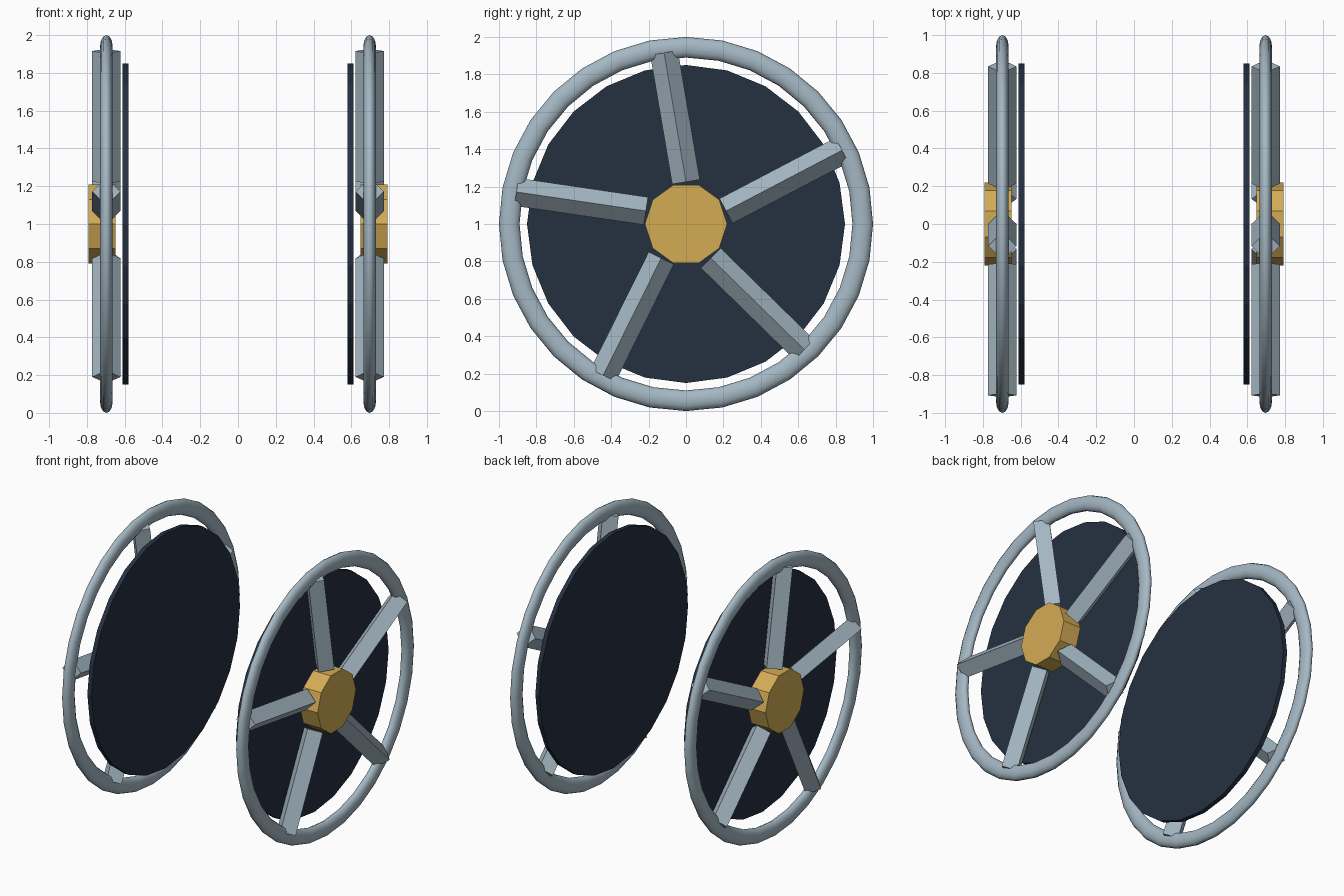
import bpy
import bmesh
from math import cos, sin, pi, radians
from mathutils import Matrix, Vector

cube = bpy.data.objects.get("Cube")
if cube:
    bpy.data.objects.remove(cube, do_unlink=True)

WHEEL_X = 0.697
CENTRE_Z = 1.0


def make_material(name, rgb):
    """Flat material from an 8-bit sRGB colour."""
    linear = [(c / 255 / 12.92) if c < 11 else ((c / 255 + 0.055) / 1.055) ** 2.4 for c in rgb]
    mat = bpy.data.materials.new(name)
    mat.use_nodes = True
    mat.diffuse_color = (*linear, 1)
    mat.node_tree.nodes["Principled BSDF"].inputs["Base Color"].default_value = (*linear, 1)
    return mat


steel = make_material("blue grey metal", (165, 184, 196))
gold = make_material("gold", (211, 171, 84))
navy = make_material("dark navy", (37, 48, 64))


def make_object(name, bm, mat):
    bmesh.ops.recalc_face_normals(bm, faces=bm.faces)
    mesh = bpy.data.meshes.new(name)
    bm.to_mesh(mesh)
    bm.free()
    mesh.materials.append(mat)
    obj = bpy.data.objects.new(name, mesh)
    bpy.context.collection.objects.link(obj)
    return obj


def prism(name, sides, radius, start, end, across, mat):
    """Regular prism from start to end, first corner pointing along 'across'."""
    start, end = Vector(start), Vector(end)
    u = Vector(across).normalized()
    v = (end - start).normalized().cross(u)
    bm = bmesh.new()
    rings = []
    for centre in (start, end):
        rings.append([bm.verts.new(centre + radius * (cos(a) * u + sin(a) * v))
                      for a in (2 * pi * i / sides for i in range(sides))])
    for ring in rings:
        bm.faces.new(ring)
    for i in range(sides):
        j = (i + 1) % sides
        bm.faces.new((rings[0][i], rings[0][j], rings[1][j], rings[1][i]))
    return make_object(name, bm, mat)


def polar(x, radius, degrees):
    """Point on the wheel plane, angle measured from +y towards +z."""
    a = radians(degrees)
    return (x, radius * cos(a), CENTRE_Z + radius * sin(a))


def rim(name, x, mat):
    """Ring with an oval section, deeper radially than it is wide."""
    bm = bmesh.new()
    around, section = 32, 12
    grid = []
    for i in range(around):
        turn = 360 * i / around
        grid.append([bm.verts.new(polar(x + 0.033 * sin(2 * pi * k / section),
                                        0.945 + 0.055 * cos(2 * pi * k / section), turn))
                     for k in range(section)])
    for i in range(around):
        a, b = grid[i], grid[(i + 1) % around]
        for k in range(section):
            m = (k + 1) % section
            bm.faces.new((a[k], a[m], b[m], b[k]))
    obj = make_object(name, bm, mat)
    for poly in obj.data.polygons:
        poly.use_smooth = True
    return obj


for side, s in (("left", 1), ("right", -1)):
    # Outer ring
    rim(side + "_rim", s * WHEEL_X, steel)

    # Backing disc on the inner face
    prism(side + "_disc", 24, 0.85, (s * 0.579, 0, CENTRE_Z), (s * 0.611, 0, CENTRE_Z),
          (0, 1, 0), navy)

    # Ten-sided hub
    prism(side + "_hub", 10, 0.22, (s * 0.648, 0, CENTRE_Z), (s * 0.791, 0, CENTRE_Z),
          (0, 1, 0), gold)

    # Five diamond-section spokes, slightly swept
    for n in range(5):
        turn = 72 * n
        prism(f"{side}_spoke_{n + 1}", 4, 0.075,
              polar(s * WHEEL_X, 0.225, 18 + turn),
              polar(s * WHEEL_X, 0.923, 25.3 + turn), (1, 0, 0), steel)
